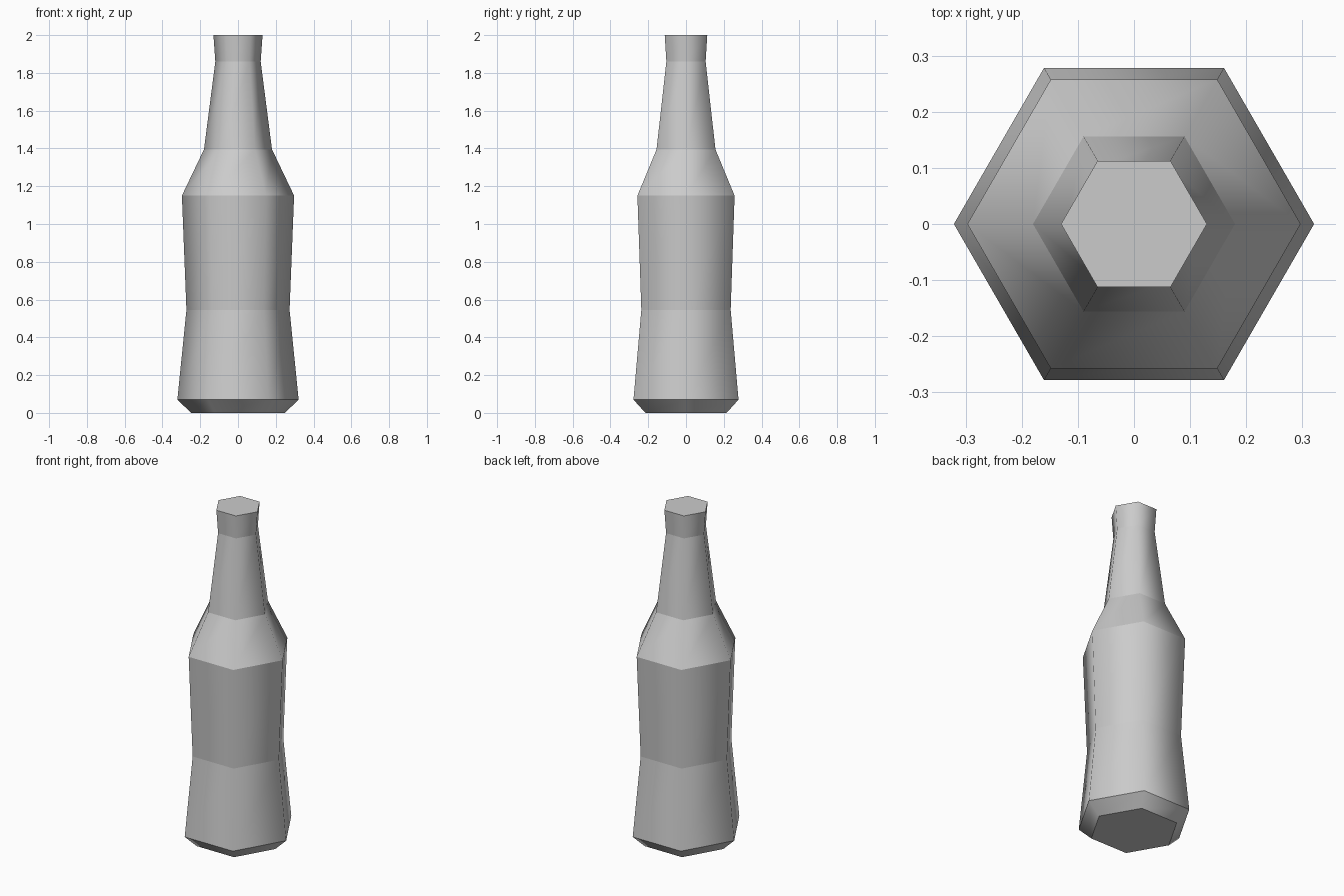
import bpy, bmesh
from math import cos, sin, tau

cube = bpy.data.objects.get("Cube")
if cube:
    bpy.data.objects.remove(cube, do_unlink=True)

SIDES = 6
# Radius and height of each ring, base to lip
PROFILE = [(0.248, 0.0), (0.321, 0.07), (0.273, 0.545), (0.297, 1.15),
           (0.18, 1.395), (0.12, 1.86), (0.13, 2.0)]

grey = bpy.data.materials.new("plain grey")
grey.use_nodes = True
grey.diffuse_color = (0.6, 0.6, 0.6, 1)
grey.node_tree.nodes["Principled BSDF"].inputs["Base Color"].default_value = grey.diffuse_color

# Bottle: stacked six-sided rings, capped at both ends
bm = bmesh.new()
rings = [[bm.verts.new((r * cos(tau * i / SIDES), r * sin(tau * i / SIDES), z))
          for i in range(SIDES)] for r, z in PROFILE]
for low, high in zip(rings, rings[1:]):
    for i in range(SIDES):
        j = (i + 1) % SIDES
        bm.faces.new((low[i], low[j], high[j], high[i])).smooth = True
bm.faces.new(rings[0][::-1])
bm.faces.new(rings[-1])

# Round shading around the bottle, crisp steps between the rings
for edge in bm.edges:
    a, b = edge.verts
    edge.smooth = abs(a.co.z - b.co.z) > 0.01

mesh = bpy.data.meshes.new("bottle")
bm.to_mesh(mesh)
bm.free()
mesh.materials.append(grey)
bpy.context.collection.objects.link(bpy.data.objects.new("bottle", mesh))
